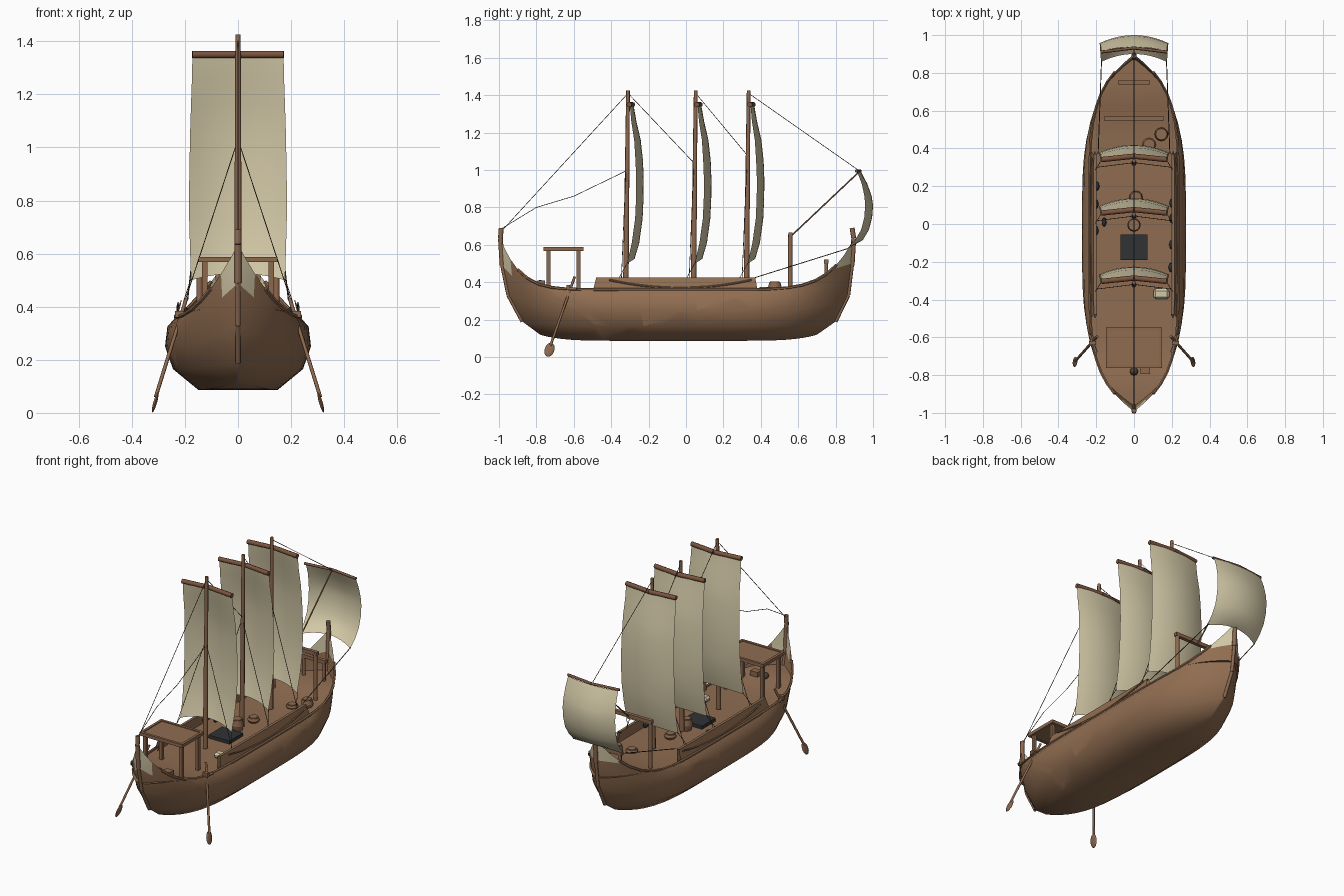
import bpy, bmesh, math
from mathutils import Vector, Matrix

if "Cube" in bpy.data.objects:
    bpy.data.objects.remove(bpy.data.objects["Cube"])


def mat(name, rgb):
    m = bpy.data.materials.new(name)
    m.diffuse_color = (*rgb, 1)
    m.use_nodes = True
    m.node_tree.nodes["Principled BSDF"].inputs["Base Color"].default_value = m.diffuse_color
    return m


WOOD = mat("hull wood", (0.285, 0.156, 0.083))
DECK = mat("deck wood", (0.275, 0.152, 0.083))
SPAR = mat("spar wood", (0.265, 0.138, 0.076))
YARD = mat("yard wood", (0.200, 0.088, 0.047))
CREAM = mat("cream cloth", (0.65, 0.58, 0.385))
ROPE = mat("dark rope", (0.085, 0.055, 0.036))
IRON = mat("dark iron", (0.030, 0.032, 0.036))


def finish(name, bm, *mats, angle=35):
    bmesh.ops.remove_doubles(bm, verts=bm.verts, dist=0.0005)
    bmesh.ops.recalc_face_normals(bm, faces=bm.faces)
    me = bpy.data.meshes.new(name)
    bm.to_mesh(me)
    bm.free()
    for m in mats:
        me.materials.append(m)
    ob = bpy.data.objects.new(name, me)
    bpy.context.collection.objects.link(ob)
    if angle:
        bpy.context.view_layer.objects.active = ob
        ob.select_set(True)
        bpy.ops.object.shade_smooth_by_angle(angle=math.radians(angle))
        ob.select_set(False)
    return ob


def rod(name, pts, r, m, sides=8, r2=None):
    """Straight round pieces joining the points."""
    bm = bmesh.new()
    for a, b in zip(pts, pts[1:]):
        a, b = Vector(a), Vector(b)
        d = b - a
        M = Matrix.Translation((a + b) / 2) @ d.to_track_quat('Z', 'Y').to_matrix().to_4x4()
        bmesh.ops.create_cone(bm, cap_ends=True, segments=sides, radius1=r,
                              radius2=r2 or r, depth=d.length, matrix=M)
    return finish(name, bm, m, angle=50)


def box(name, c, s, m):
    bm = bmesh.new()
    bmesh.ops.create_cube(bm, size=1, matrix=Matrix.Translation(c) @ Matrix.Diagonal((*s, 1)))
    return finish(name, bm, m, angle=0)


def ball(name, c, s, m):
    bm = bmesh.new()
    bmesh.ops.create_uvsphere(bm, u_segments=12, v_segments=8, radius=1,
                              matrix=Matrix.Translation(c) @ Matrix.Diagonal((*s, 1)))
    return finish(name, bm, m)


def grid(bm, rows):
    vs = [[bm.verts.new(p) for p in row] for row in rows]
    return [bm.faces.new((vs[i][j], vs[i + 1][j], vs[i + 1][j + 1], vs[i][j + 1]))
            for i in range(len(vs) - 1) for j in range(len(vs[0]) - 1)]


# hull levels: bow end y, stern end y, half width, middle z, end z, fullness
LEVELS = [(-.78, .70, .15, .087, .12, 4), (-.875, .80, .245, .165, .19, 4),
          (-.95, .868, .275, .25, .33, 4), (-.983, .888, .266, .325, .49, 4.4),
          (-.992, .897, .235, .36, .635, 5.5)]


def hull_pt(k, t):
    y0, y1, w, z0, z1, p = LEVELS[k]
    n = (9 if t < 0 else 7) if k == 4 else 7
    return Vector((w * (1 - abs(t) ** p), (y0 + y1) / 2 + t * (y1 - y0) / 2,
                   z0 + (z1 - z0) * abs(t) ** n))


def sheer_at(y):
    return hull_pt(4, (y + .0475) / .9445)


N = 28
TS = [math.sin((i / N * 2 - 1) * math.pi / 2) for i in range(N + 1)]
flip = Vector((-1, 1, 1))

# hull shell with cream tips at bow and stern
bm = bmesh.new()
grid(bm, [[hull_pt(k, t) * flip for k in range(4, -1, -1)] + [hull_pt(k, t) for k in range(5)]
          for t in TS])
bmesh.ops.remove_doubles(bm, verts=bm.verts, dist=0.0005)
for co, no in (((0, -.915, .50), (0, .75, 1)), ((0, .82, .48), (0, -.3, 1))):
    bmesh.ops.bisect_plane(bm, geom=bm.verts[:] + bm.edges[:] + bm.faces[:],
                           plane_co=co, plane_no=no)
for f in bm.faces:
    c = f.calc_center_median()
    bow = c.y < -.90 and c.z > .50 - .75 * (c.y + .915) - .075 + .001
    stern = c.y > .805 and c.z > .48 + .3 * (c.y - .82)
    f.material_index = int(bow and c.z > .47 or stern)
finish("hull", bm, WOOD, CREAM, angle=80)

# deck
bm = bmesh.new()
rows = []
for t in TS:
    if abs(t) < .975:
        p = hull_pt(4, t)
        rows.append([Vector((s * p.x, p.y, min(p.z - .008, .39))) for s in (-1, 0, 1)])
grid(bm, rows)
finish("deck", bm, DECK)

# stem posts following the hull ends
for name, t, y in (("bow_post", -1, -.988), ("stern_post", 1, .888)):
    rod(name + "_foot", [hull_pt(k, t) for k in range(1, 5)], .010, SPAR)
    rod(name, [hull_pt(3, t), hull_pt(4, t), (0, y, .69)], .013, SPAR)

for s, side in ((-1, "left"), (1, "right")):
    F = Vector((s, 1, 1))
    rod(side + "_gunwale", [hull_pt(4, t) * F for t in TS if abs(t) < .93], .008, WOOD, 6)

    # raised bulwark plank with sloped ends
    bm = bmesh.new()
    rows = []
    for i in range(13):
        u = i / 12
        yb, yt = -.50 + u * .885, -.48 + u * .85
        b, t = sheer_at(yb), sheer_at(yt)
        ring = [(b.x, yb, .345), (t.x - .02, yt, .425), (t.x - .036, yt, .425), (b.x - .022, yb, .345)]
        rows.append([Vector(p) * F for p in ring + ring[:1]])
    grid(bm, rows)
    finish(side + "_bulwark", bm, WOOD)
    # sagging trim line on the bulwark
    rod(side + "_bulwark_trim",
        [(s * (sheer_at(y).x - .008), y, .412 - .042 * (1 - ((y + .03) / .38) ** 2))
         for y in [-.41 + i * .076 for i in range(11)]], .005, WOOD, 6)

    # steering oar with blade and bracket
    rod(side + "_oar_shaft", [(s * .195, -.595, .43), (s * .31, -.725, .06)], .007, SPAR)
    o = ball(side + "_oar_blade", (0, 0, 0), (.007, .026, .04), SPAR)
    o.location = (s * .312, -.73, .039)
    o.rotation_euler = (math.radians(-18), math.radians(-16 * s), 0)
    rod(side + "_oar_bracket", [(s * .20, -.68, .365), (s * .235, -.585, .365)], .007, SPAR)
    box(side + "_oar_lock", (s * .22, -.63, .372), (.035, .02, .025), SPAR)

    # lines to the small sail's foot
    rod(side + "_foot_line", [(s * .19, .37, .425), (s * .172, .865, .58)], .0025, ROPE, 5)


def sail(name, y0, prof, w, belly):
    """prof: (y offset, z, width factor) down the sail's middle."""
    bm = bmesh.new()
    rows = []
    for i, (dy, z, k) in enumerate(prof):
        f = i / (len(prof) - 1)
        row = []
        for j in range(13):
            u = j / 6 - 1
            arch = .025 * (1 - u * u) if i == len(prof) - 1 else 0
            row.append((u * w * k, y0 + dy - belly * u * u * (.5 + .5 * min(1, f * 3)), z + arch))
        rows.append(row)
    grid(bm, rows)
    finish(name, bm, CREAM, angle=60)


MAIN = [(.03, 1.345, .97), (.045, 1.26, .98), (.068, 1.16, 1), (.08, 1.05, 1.02), (.084, .95, 1.03),
        (.083, .85, 1.04), (.078, .74, 1.04), (.06, .61, 1.02), (.035, .50, 1)]
SMALL = [(.022, .99, .97), (.055, .925, .99), (.078, .86, 1.01), (.085, .81, 1.02), (.08, .745, 1.02),
         (.063, .68, 1.01), (.03, .625, 1), (-.015, .575, .98)]

# masts, yards, sails and shrouds
for n, my in enumerate((-.31, .052, .335), 1):
    rod(f"mast_{n}", [(0, my - .012, .36), (0, my, 1.425)], .015, SPAR, 8, .010)
    rod(f"yard_{n}", [(-.172, my + .006, 1.35), (0, my + .024, 1.35), (.172, my + .006, 1.35)],
        .014, YARD)
    sail(f"main_sail_{n}", my, MAIN, .177, .04)
    for s, side in ((-1, "left"), (1, "right")):
        rod(f"{side}_shroud_{n}", [(0, my - .01, 1.03), (s * .2, my - .035, .42)], .0018, ROPE, 5)
        rod(f"{side}_sheet_{n}", [(s * .175, my, .51), (s * .205, my - .05, .42)], .0016, ROPE, 5)

# small stern sail and its boom
sail("small_sail", .915, SMALL, .178, .042)
rod("small_yard", [(-.178, .91, .995), (0, .932, .995), (.178, .91, .995)], .008, YARD)
rod("small_sail_boom", [(0, .565, .65), (0, .925, .99)], .004, SPAR, 6)

# stays between the mast tops
STAYS = [[(0, -.31, 1.41), (0, -.98, .68)],
         [(0, -.31, 1.0), (0, -.6, .86), (0, -.80, .80), (0, -.98, .69)],
         [(0, -.31, 1.41), (0, .05, 1.03)], [(0, .052, 1.41), (0, .335, 1.07)],
         [(0, .335, 1.41), (0, .92, 1.0)]]
for i, pts in enumerate(STAYS, 1):
    rod(f"stay_{i}", pts, .0018, ROPE, 5)

# bow canopy
box("canopy_roof", (0, -.655, .577), (.275, .195, .012), DECK)
for s in (-1, 1):
    box("canopy_side_beam", (s * .14, -.655, .578), (.016, .215, .02), SPAR)
    box("canopy_end_beam", (0, -.655 + s * .1, .578), (.29, .016, .02), SPAR)
    for y in (-.735, -.575):
        box("canopy_post", (s * .125, y, .465), (.02, .02, .22), SPAR)

# stern gantry and low rail
for name, y, w, z, r in (("gantry", .558, .145, .655, .012), ("stern_rail", .75, .07, .51, .010)):
    for s in (-1, 1):
        rod(name + "_post", [(s * w, y, .35), (s * w, y, z)], r, SPAR)
    box(name + "_bar", (0, y, z), (2 * w + .03, .022, .022), SPAR)

# hatch, barrels, chest and sack
box("hatch_cover", (0, -.122, .362), (.145, .135, .02), IRON)
for x, y, h in ((0, -.005, .06), (.01, .14, .02), (.145, .475, .04), (.08, .42, .012)):
    rod("barrel", [(x, y, .35), (x, y, .355 + h / 2)], .028, SPAR, 12, .036)
    rod("barrel_top", [(x, y, .355 + h / 2), (x, y, .36 + h)], .036, SPAR, 12, .03)
    rod("barrel_lid", [(x, y, .36 + h), (x, y, .364 + h)], .025, DECK, 12)
box("bow_chest", (.06, -.775, .395), (.05, .04, .03), SPAR)
ball("bow_bollard", (0, -.78, .39), (.022, .022, .022), ROPE)
box("sack", (.145, -.37, .37), (.085, .055, .035), CREAM).modifiers.new("soft", 'BEVEL').width = .012

# dark gear along the bulwarks
for x, y in ((-.195, .2), (-.2, .105), (-.2, -.035), (-.158, .01),
             (.2, .11), (.2, .03), (.198, -.11), (.195, -.23)):
    ball("deck_gear", (x, y, .375), (.012, .024, .022), IRON)
